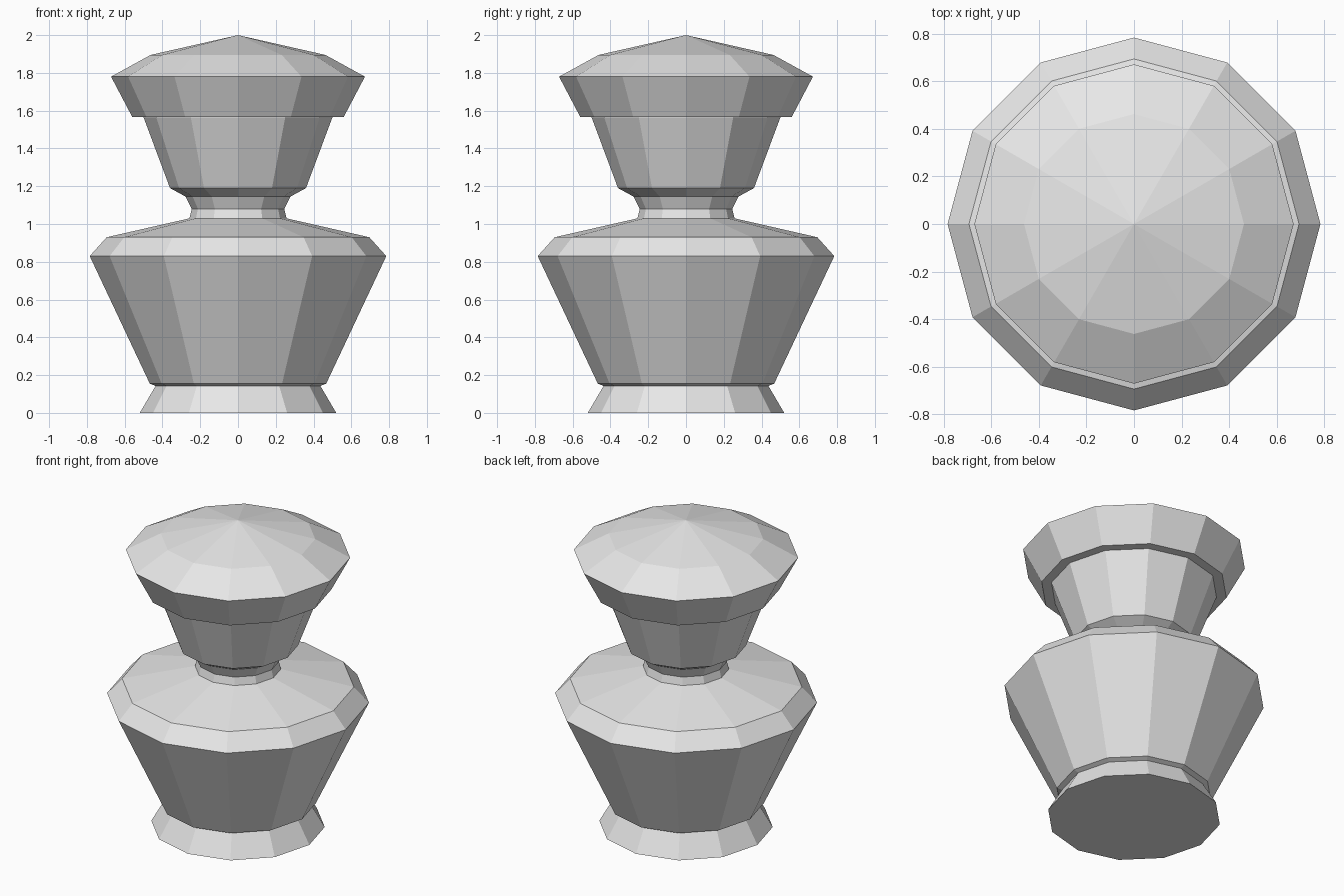
import bpy, bmesh, math

default = bpy.data.objects.get("Cube")
if default:
    bpy.data.objects.remove(default, do_unlink=True)

SIDES = 12

# One plain grey for everything
grey = bpy.data.materials.new("light grey")
grey.use_nodes = True
colour = (0.8, 0.8, 0.8, 1.0)
grey.diffuse_color = colour
grey.node_tree.nodes["Principled BSDF"].inputs["Base Color"].default_value = colour


def turned(name, profile):
    """Closed twelve-sided solid from (radius, height) points, bottom to top."""
    bm = bmesh.new()
    rings = []
    for r, z in profile:
        if r == 0:
            rings.append([bm.verts.new((0, 0, z))])
            continue
        angles = [2 * math.pi * i / SIDES for i in range(SIDES)]
        rings.append([bm.verts.new((r * math.cos(a), r * math.sin(a), z)) for a in angles])
    for low, high in zip(rings, rings[1:]):
        for i in range(SIDES):
            j = (i + 1) % SIDES
            if len(high) == 1:
                bm.faces.new((low[i], low[j], high[0]))
            else:
                bm.faces.new((low[i], low[j], high[j], high[i]))
    bm.faces.new(list(reversed(rings[0])))
    if len(rings[-1]) > 1:
        bm.faces.new(rings[-1])
    mesh = bpy.data.meshes.new(name)
    bm.to_mesh(mesh)
    bm.free()
    mesh.materials.append(grey)
    obj = bpy.data.objects.new(name, mesh)
    bpy.context.collection.objects.link(obj)
    return obj


# Flared foot, reaching slightly into the body
turned("foot", [(0.52, 0), (0.435, 0.145), (0.435, 0.17)])

# Wide pot body with bevelled lower lip and sloping shoulder
turned("body", [(0.435, 0.142), (0.467, 0.155), (0.785, 0.83),
                (0.695, 0.93), (0.257, 1.03)])

# Pinched neck between body and cup
turned("neck", [(0.257, 1.01), (0.257, 1.03), (0.245, 1.08), (0.277, 1.145), (0.277, 1.16)])

# Tapered cup, its rim tucked into the lid
turned("cup", [(0.277, 1.145), (0.36, 1.19), (0.5, 1.565), (0.5, 1.6)])

# Overhanging lid with a shallow pointed top
turned("lid", [(0.56, 1.567), (0.672, 1.78), (0.463, 1.895), (0, 2.0)])
